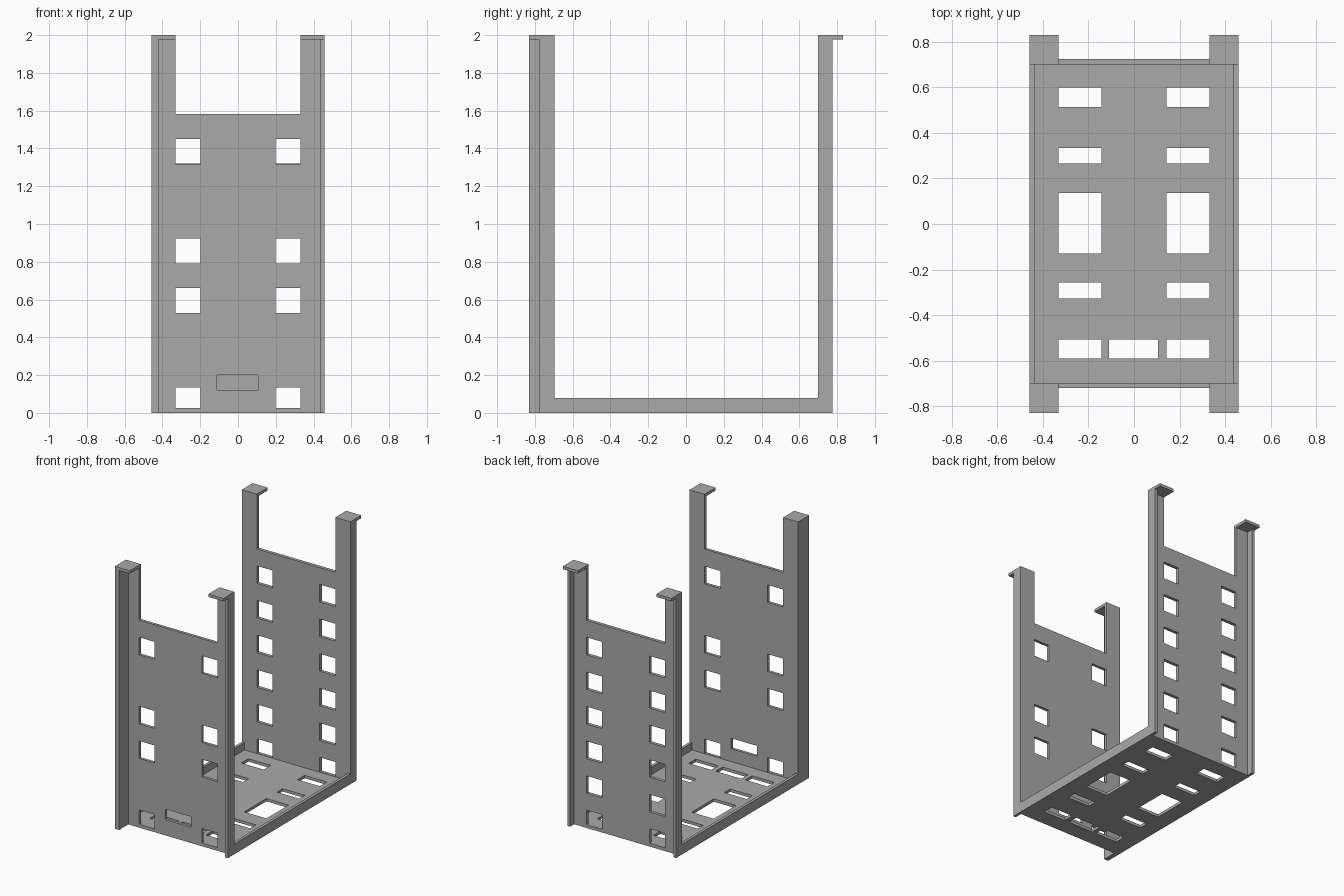
import bpy
import bmesh

cube = bpy.data.objects.get("Cube")
if cube:
    bpy.data.objects.remove(cube)

grey = bpy.data.materials.new("bare_grey_metal")
grey.use_nodes = True
grey.diffuse_color = (0.4, 0.4, 0.4, 1)
grey.node_tree.nodes["Principled BSDF"].inputs["Base Color"].default_value = (0.4, 0.4, 0.4, 1)

W = 0.458            # half width
T = 0.022            # sheet thickness
FRONT, BACK = -0.697, 0.70   # inner faces of the end panels
CAP_Z = 2 - T
POST_X = 0.331       # inner edge of the uprights


def finish(name, bm):
    bmesh.ops.recalc_face_normals(bm, faces=bm.faces)
    mesh = bpy.data.meshes.new(name)
    bm.to_mesh(mesh)
    bm.free()
    mesh.materials.append(grey)
    obj = bpy.data.objects.new(name, mesh)
    bpy.context.collection.objects.link(obj)
    return obj


def box(name, x0, x1, y0, y1, z0, z1):
    bm = bmesh.new()
    bmesh.ops.create_cube(bm, size=1)
    for v in bm.verts:
        v.co = (x1 if v.co.x > 0 else x0,
                y1 if v.co.y > 0 else y0,
                z1 if v.co.z > 0 else z0)
    return finish(name, bm)


def plate(name, outline, holes, place, depth):
    """Sheet with rectangular openings; place maps (u, v) to a 3D point."""
    u0, u1, v0, v1 = outline
    us = sorted({u0, u1} | {u for h in holes for u in h[:2]})
    vs = sorted({v0, v1} | {v for h in holes for v in h[2:]})
    bm = bmesh.new()
    grid = [[bm.verts.new(place(u, v)) for v in vs] for u in us]
    for i in range(len(us) - 1):
        for j in range(len(vs) - 1):
            cu, cv = (us[i] + us[i + 1]) / 2, (vs[j] + vs[j + 1]) / 2
            if not any(a < cu < b and c < cv < d for a, b, c, d in holes):
                bm.faces.new((grid[i][j], grid[i + 1][j],
                              grid[i + 1][j + 1], grid[i][j + 1]))
    bmesh.ops.delete(bm, geom=[v for v in bm.verts if not v.link_faces], context='VERTS')
    # thicken the sheet
    new = bmesh.ops.extrude_face_region(bm, geom=bm.faces[:], use_keep_orig=True)
    bmesh.ops.translate(bm, vec=depth,
                        verts=[g for g in new["geom"] if isinstance(g, bmesh.types.BMVert)])
    return finish(name, bm)


def pairs(inner, outer, rows):
    """Mirrored openings on both sides for every row."""
    return [h for a, b in rows for h in ((-outer, -inner, a, b), (inner, outer, a, b))]


# End panels with a notch between the uprights
low, tall = (0.025, 0.135), 0.133
notch = (-POST_X, POST_X, 1.582, CAP_Z)
front_rows = [low] + [(z, z + tall) for z in (0.528, 0.791, 1.318)]
back_rows = [low] + [(0.264 * i, 0.264 * i + tall) for i in range(1, 6)]
slot = (-0.11, 0.107, 0.12, 0.2)
LONG_T = 0.036       # the long front flange is thicker

plate("front_panel", (-W + LONG_T, W - T, 0, CAP_Z),
      pairs(0.199, POST_X, front_rows) + [slot, notch],
      lambda u, v: (u, FRONT, v), (0, -T, 0))
plate("back_panel", (-W + T, W - T, 0, CAP_Z),
      pairs(0.199, POST_X, back_rows) + [notch],
      lambda u, v: (u, BACK, v), (0, 0.025, 0))

# Upright flanges along the panel sides
box("front_long_flange", -W, -W + LONG_T, -0.83, FRONT, 0, CAP_Z)
box("front_short_flange", W - T, W, -0.777, FRONT, 0, CAP_Z)
box("back_flange_left", W - T, W, BACK, 0.775, 0, CAP_Z)
box("back_flange_right", -W, -W + T, BACK, 0.775, 0, CAP_Z)

# Base plate with slots
base_rows = [(0.513, 0.598), (0.265, 0.333), (-0.13, 0.137), (-0.327, -0.257), (-0.59, -0.508)]
plate("base_plate", (-W, W, FRONT, BACK),
      pairs(0.143, 0.331, base_rows) + [(-0.11, 0.105, -0.59, -0.508)],
      lambda u, v: (u, v, 0), (0, 0, T))

# Base side rails and the bent caps on the uprights
for side, x0, x1, c0, c1 in (("left", W - T, W, POST_X, W),
                             ("right", -W, -W + T, -W, -POST_X)):
    box("base_rail_" + side, x0, x1, FRONT, BACK, T, 0.078)
    box("front_cap_" + side, c0, c1, -0.83, FRONT, CAP_Z, 2)
    box("back_cap_" + side, c0, c1, BACK, 0.83, CAP_Z, 2)
